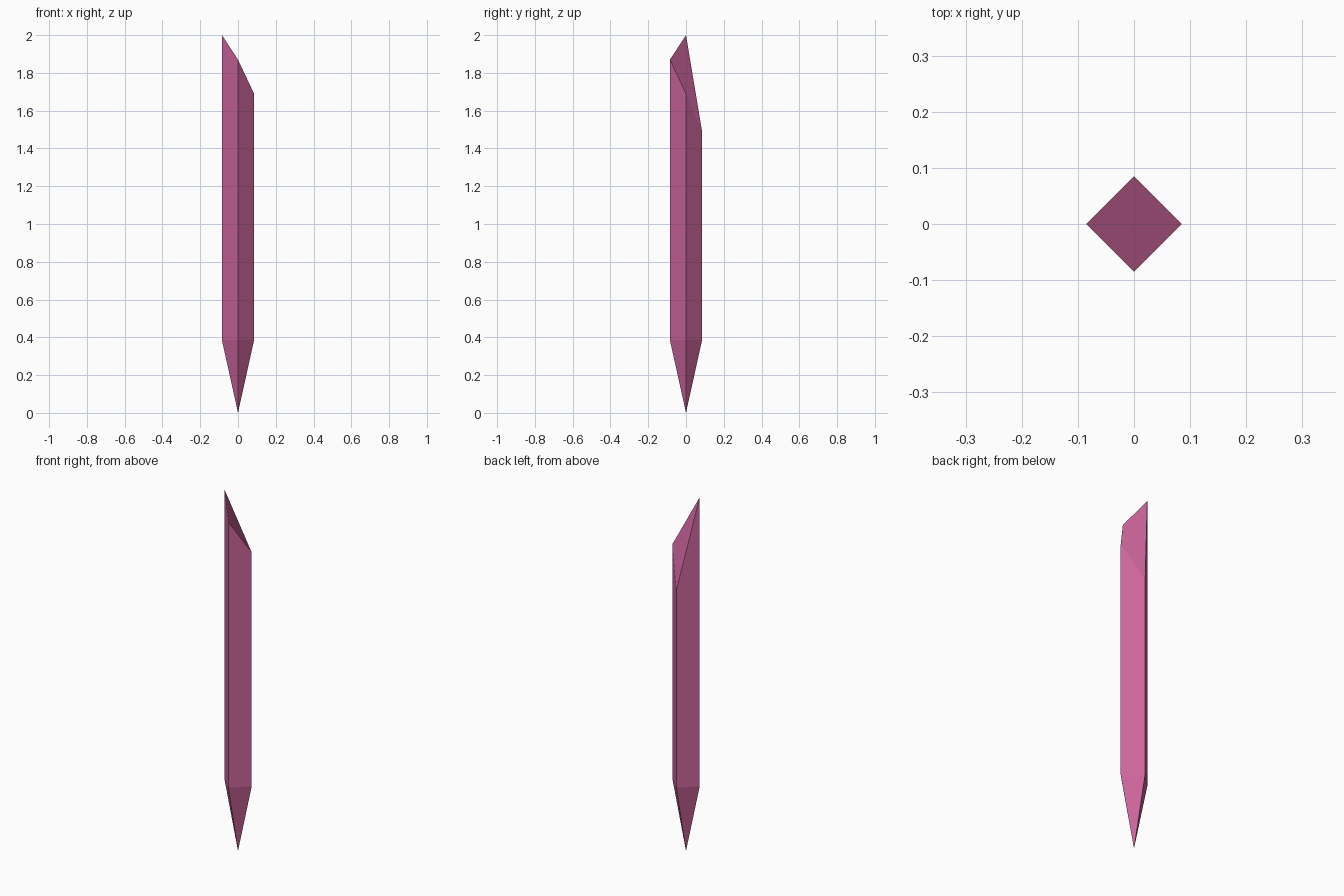
import bpy, bmesh, math

if "Cube" in bpy.data.objects:
    bpy.data.objects.remove(bpy.data.objects["Cube"])

RADIUS = 0.085
SHOULDER = 0.385
TOPS = [2.0, 1.87, 1.69, 1.49]   # rim heights: left, front, right, back

bm = bmesh.new()
tip = bm.verts.new((0, 0, 0))


def ring(heights):
    """Four corners of the diamond section, starting at the left."""
    return [bm.verts.new((RADIUS * math.cos(math.pi + i * math.pi / 2),
                          RADIUS * math.sin(math.pi + i * math.pi / 2), z))
            for i, z in enumerate(heights)]


# pointed foot and square shaft
low, high = ring([SHOULDER] * 4), ring(TOPS)
for i in range(4):
    j = (i + 1) % 4
    bm.faces.new((tip, low[j], low[i]))
    bm.faces.new((low[i], low[j], high[j], high[i]))

# slanted, broken-off top
bm.faces.new(high)
bm.normal_update()

mesh = bpy.data.meshes.new("crystal_shard")
bm.to_mesh(mesh)
bm.free()
shard = bpy.data.objects.new("crystal_shard", mesh)
bpy.context.collection.objects.link(shard)

# pink colour
mat = bpy.data.materials.new("pink")
mat.diffuse_color = (0.6, 0.13, 0.33, 1)
mat.use_nodes = True
mat.node_tree.nodes["Principled BSDF"].inputs["Base Color"].default_value = mat.diffuse_color
mesh.materials.append(mat)
